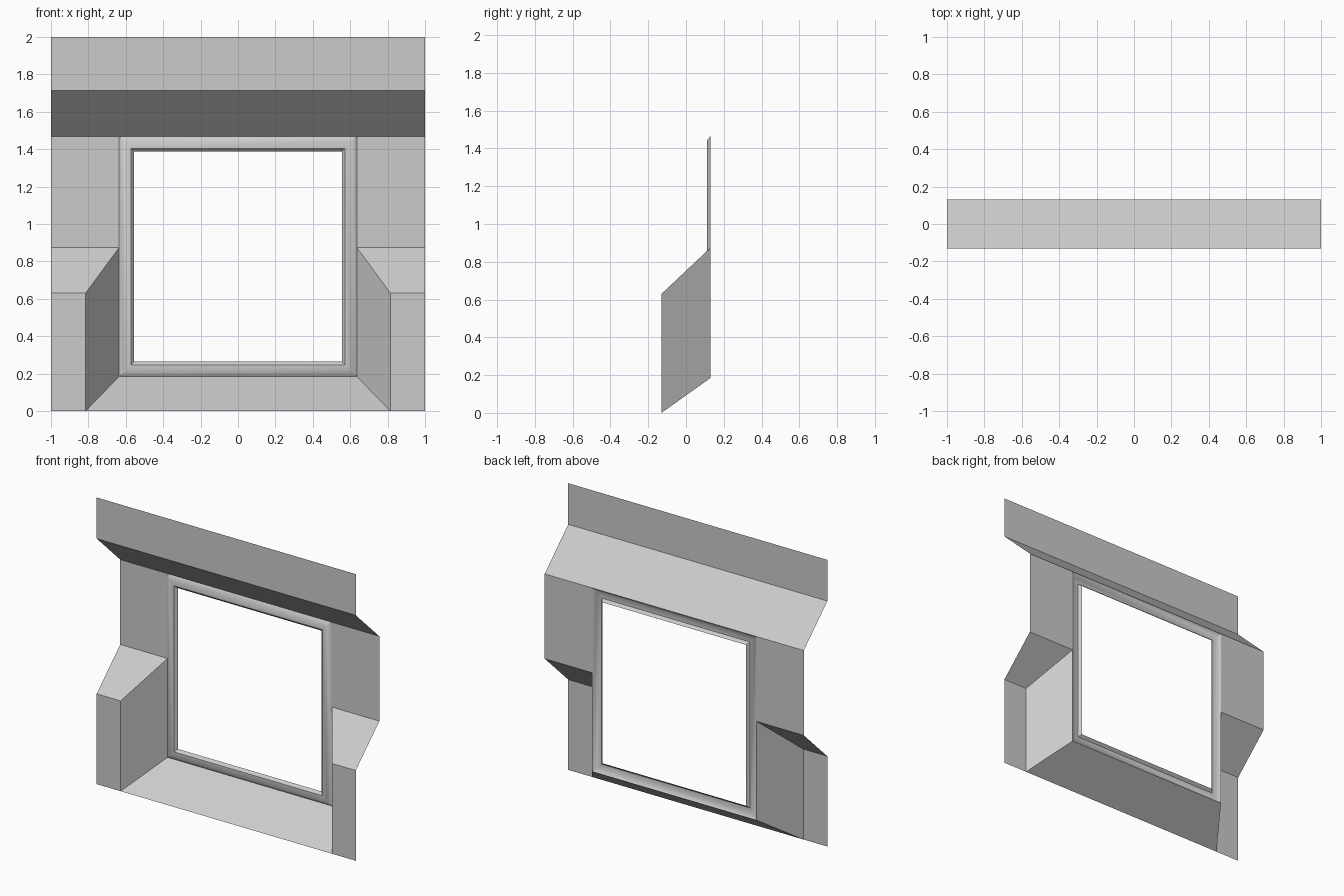
import bpy
import bmesh
from math import radians

cube = bpy.data.objects.get("Cube")
if cube:
    bpy.data.objects.remove(cube, do_unlink=True)

# One plain grey for everything
grey = bpy.data.materials.new("light_grey")
grey.use_nodes = True
colour = (0.6, 0.6, 0.6, 1)
grey.diffuse_color = colour
grey.node_tree.nodes["Principled BSDF"].inputs["Base Color"].default_value = colour

FRONT, BACK = -0.13, 0.13      # depth of the two wall planes
EDGE, OUTER, INNER = 1.0, 0.815, 0.635   # half widths
SILL, LEDGE_LOW, LEDGE_HIGH = 0.185, 0.63, 0.875
HEAD_LOW, HEAD_HIGH, TOP = 1.467, 1.713, 2.0


def make_sheet(name, quads):
    """Thin surface from four-cornered faces, welded along shared edges."""
    bm = bmesh.new()
    for quad in quads:
        bm.faces.new([bm.verts.new(p) for p in quad])
    bmesh.ops.remove_doubles(bm, verts=bm.verts, dist=0.0005)
    mesh = bpy.data.meshes.new(name)
    bm.to_mesh(mesh)
    bm.free()
    mesh.materials.append(grey)
    obj = bpy.data.objects.new(name, mesh)
    bpy.context.collection.objects.link(obj)
    return obj


def band(y0, z0, y1, z1, half0, half1):
    """Full-width strip from a lower edge to an upper edge, facing front."""
    return [(-half0, y0, z0), (half0, y0, z0), (half1, y1, z1), (-half1, y1, z1)]


# Header: upright band with a sloping soffit below it
make_sheet("header", [
    band(FRONT, HEAD_HIGH, FRONT, TOP, EDGE, EDGE),
    band(BACK, HEAD_LOW, FRONT, HEAD_HIGH, EDGE, EDGE)])

# Sloping sill
make_sheet("sill", [band(FRONT, 0, BACK, SILL, OUTER, INNER)])

# Side walls: pier, sloping ledge, recessed panel and splayed jamb
for name, s in (("left", 1), ("right", -1)):
    quads = [
        [(OUTER, FRONT, 0), (EDGE, FRONT, 0),
         (EDGE, FRONT, LEDGE_LOW), (OUTER, FRONT, LEDGE_LOW)],
        [(OUTER, FRONT, LEDGE_LOW), (EDGE, FRONT, LEDGE_LOW),
         (EDGE, BACK, LEDGE_HIGH), (INNER, BACK, LEDGE_HIGH)],
        [(INNER, BACK, LEDGE_HIGH), (EDGE, BACK, LEDGE_HIGH),
         (EDGE, BACK, HEAD_LOW), (INNER, BACK, HEAD_LOW)],
        [(INNER, BACK, SILL), (OUTER, FRONT, 0),
         (OUTER, FRONT, LEDGE_LOW), (INNER, BACK, LEDGE_HIGH)]]
    make_sheet(name + "_wall",
               [[(s * x, y, z) for x, y, z in q][::s] for q in quads])

# Window frame: moulding profile (inset, depth) swept round the opening
profile = [(0, BACK), (0.025, 0.112), (0.062, 0.112), (0.08, BACK)]


def ring(inset, y):
    x, low, high = INNER - inset, SILL + inset, HEAD_LOW - inset
    return [(-x, y, low), (x, y, low), (x, y, high), (-x, y, high)]


quads = []
for a, b in zip(profile, profile[1:]):
    r0, r1 = ring(*a), ring(*b)
    for i in range(4):
        j = (i + 1) % 4
        quads.append([r0[i], r0[j], r1[j], r1[i]])
frame = make_sheet("window_frame", quads)

bpy.ops.object.select_all(action="DESELECT")
frame.select_set(True)
bpy.context.view_layer.objects.active = frame
bpy.ops.object.shade_smooth_by_angle(angle=radians(40))
